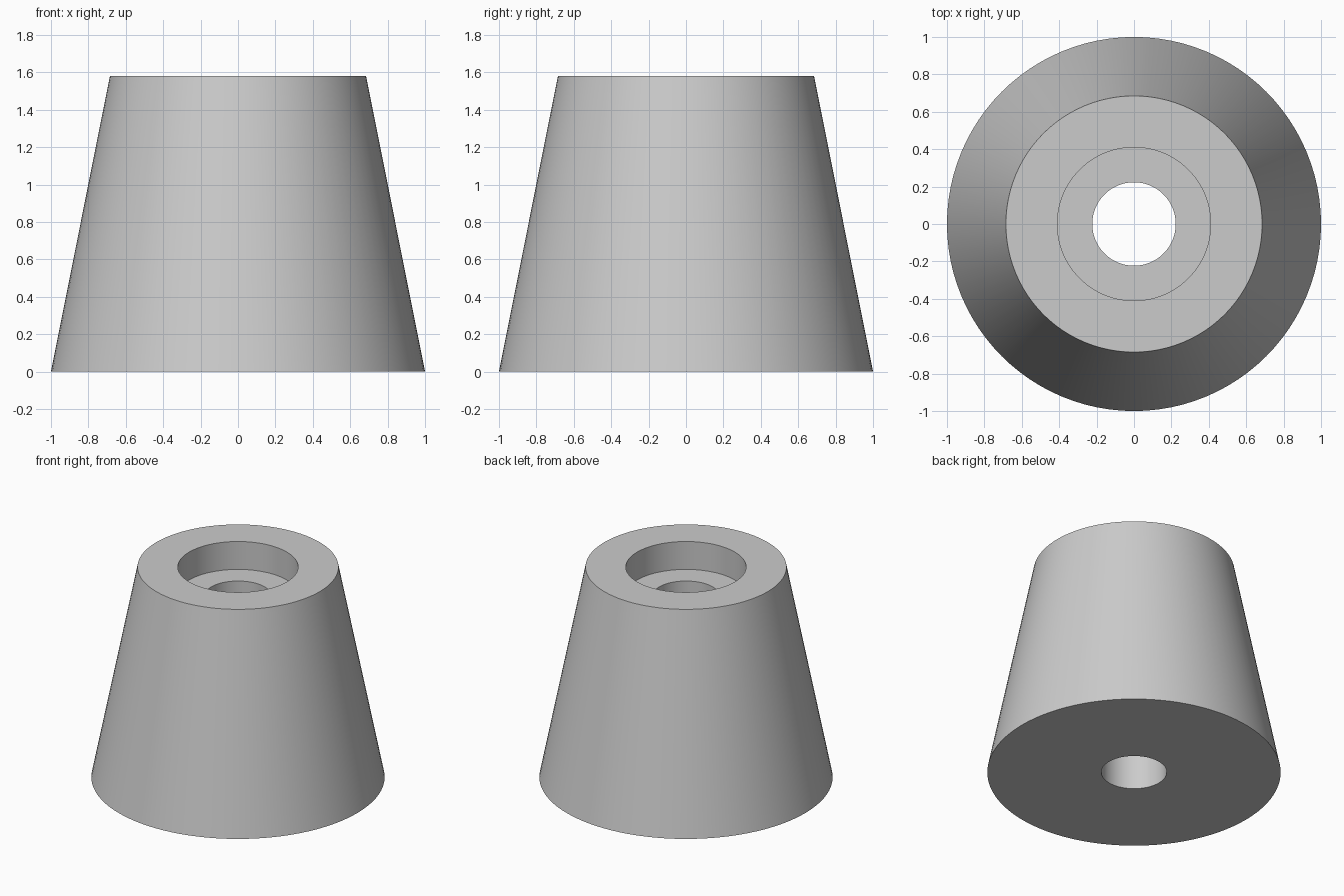
import bpy
import bmesh
from math import pi, radians

cube = bpy.data.objects.get("Cube")
if cube:
    bpy.data.objects.remove(cube, do_unlink=True)

# One neutral grey material
grey = bpy.data.materials.new("light_grey")
grey.use_nodes = True
colour = (0.6, 0.6, 0.6, 1)
grey.diffuse_color = colour
grey.node_tree.nodes["Principled BSDF"].inputs["Base Color"].default_value = colour

# Dimensions of the tapered foot, its bore and its counterbore
HEIGHT, BASE_R, TOP_R = 1.58, 1.0, 0.685
BORE_R, RECESS_R, RECESS_DEPTH = 0.223, 0.41, 0.21
floor_z = HEIGHT - RECESS_DEPTH

# Closed half section, spun around the vertical axis
section = [(BORE_R, 0), (BASE_R, 0), (TOP_R, HEIGHT),
           (RECESS_R, HEIGHT), (RECESS_R, floor_z), (BORE_R, floor_z)]
bm = bmesh.new()
verts = [bm.verts.new((r, 0, z)) for r, z in section]
edges = [bm.edges.new((a, b)) for a, b in zip(verts, verts[1:] + verts[:1])]
bmesh.ops.spin(bm, geom=verts + edges, cent=(0, 0, 0), axis=(0, 0, 1),
               angle=2 * pi, steps=96, use_merge=False)
bmesh.ops.remove_doubles(bm, verts=bm.verts, dist=0.0001)
bmesh.ops.recalc_face_normals(bm, faces=bm.faces)

mesh = bpy.data.meshes.new("tapered_foot")
bm.to_mesh(mesh)
bm.free()
mesh.materials.append(grey)
foot = bpy.data.objects.new("tapered_foot", mesh)
bpy.context.collection.objects.link(foot)

# Smooth walls with crisp rims
bpy.ops.object.select_all(action="DESELECT")
foot.select_set(True)
bpy.context.view_layer.objects.active = foot
bpy.ops.object.shade_smooth_by_angle(angle=radians(30))
